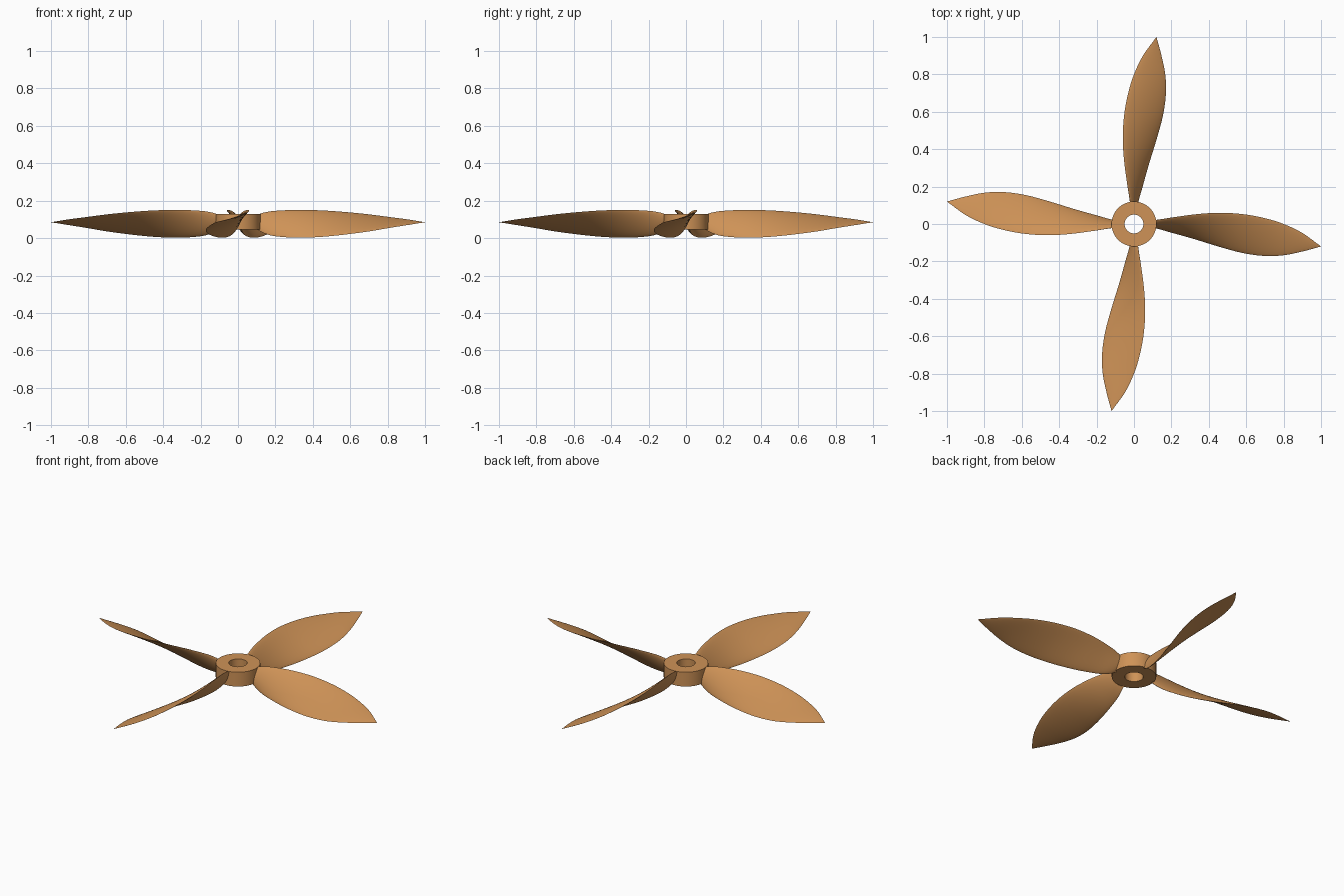
import bpy, bmesh, math
from mathutils import Vector, Matrix

cube = bpy.data.objects.get("Cube")
if cube:
    bpy.data.objects.remove(cube, do_unlink=True)

bronze = bpy.data.materials.new("bronze")
bronze.use_nodes = True
COLOUR = (0.62, 0.29, 0.095, 1)
bronze.diffuse_color = COLOUR
bronze.node_tree.nodes["Principled BSDF"].inputs["Base Color"].default_value = COLOUR


def finish(bm, name):
    """Turn a bmesh into a smooth-shaded bronze object."""
    bmesh.ops.remove_doubles(bm, verts=bm.verts, dist=0.0002)
    bmesh.ops.recalc_face_normals(bm, faces=bm.faces)
    mesh = bpy.data.meshes.new(name)
    bm.to_mesh(mesh)
    bm.free()
    mesh.materials.append(bronze)
    obj = bpy.data.objects.new(name, mesh)
    bpy.context.collection.objects.link(obj)
    bpy.ops.object.select_all(action='DESELECT')
    obj.select_set(True)
    bpy.context.view_layer.objects.active = obj
    bpy.ops.object.shade_smooth_by_angle(angle=math.radians(35))
    return obj


def loft(bm, loops, closed_path=False):
    """Bridge successive closed loops of points with quads."""
    rings = [[bm.verts.new(p) for p in loop] for loop in loops]
    pairs = list(zip(rings, rings[1:]))
    if closed_path:
        pairs.append((rings[-1], rings[0]))
    n = len(rings[0])
    for a, b in pairs:
        for i in range(n):
            j = (i + 1) % n
            bm.faces.new((a[i], a[j], b[j], b[i]))
    return rings


# Hub: a ring with a through bore, lathed from a square profile
SEGMENTS = 64
profile = [(0.05, 0.045), (0.12, 0.045), (0.12, 0.13), (0.05, 0.13)]
bm = bmesh.new()
loft(bm, [[(r * math.cos(2 * math.pi * i / SEGMENTS),
            r * math.sin(2 * math.pi * i / SEGMENTS), z)
           for i in range(SEGMENTS)] for r, z in profile], closed_path=True)
finish(bm, "hub")

# Blade stations: radius, upper edge (y, z), lower edge (y, z), thickness
stations = [
    (0.10, 0.018, 0.124, -0.018, 0.048, 0.024),
    (0.14, 0.024, 0.137, -0.028, 0.026, 0.026),
    (0.20, 0.034, 0.146, -0.046, 0.010, 0.027),
    (0.32, 0.051, 0.151, -0.080, 0.002, 0.027),
    (0.45, 0.060, 0.148, -0.120, 0.007, 0.025),
    (0.58, 0.053, 0.139, -0.155, 0.020, 0.022),
    (0.70, 0.031, 0.127, -0.171, 0.036, 0.018),
    (0.80, 0.000, 0.114, -0.167, 0.053, 0.014),
    (0.90, -0.048, 0.101, -0.147, 0.069, 0.009),
    (1.00, -0.120, 0.085, -0.120, 0.085, 0.000),
]


def smooth_stations(rows, steps):
    """Interpolate the station rows with a Catmull-Rom spline."""
    rows = [Vector(r) for r in rows]
    rows = [2 * rows[0] - rows[1]] + rows + [2 * rows[-1] - rows[-2]]
    out = []
    for a, b, c, d in zip(rows, rows[1:], rows[2:], rows[3:]):
        for s in range(steps):
            t = s / steps
            out.append(b + (c - a) * (t / 2)
                       + (2 * a - 5 * b + 4 * c - d) * (t * t / 2)
                       + (3 * b - a - 3 * c + d) * (t ** 3 / 2))
    return out + [rows[-2]]


def section(row, half=12):
    """Lens-shaped section between the two blade edges."""
    x, uy, uz, ly, lz, thick = row
    upper, lower = Vector((x, uy, uz)), Vector((x, ly, lz))
    centre, chord = (upper + lower) / 2, (upper - lower) / 2
    normal = Vector((0, -chord.z, chord.y))
    if normal.length > 0:
        normal.normalize()
    points = []
    for i in range(2 * half):
        a = math.pi * i / half
        bulge = math.copysign(abs(math.sin(a)) ** 1.4, math.sin(a))
        points.append(centre + chord * math.cos(a) + normal * (bulge * thick / 2))
    return points


# Four twisted blades, one per quarter turn
for k, side in enumerate(("left", "back", "right", "front")):
    bm = bmesh.new()
    rings = loft(bm, [section(r) for r in smooth_stations(stations, 4)])
    bm.faces.new(rings[0])
    bmesh.ops.transform(bm, matrix=Matrix.Rotation(k * math.pi / 2, 4, 'Z'), verts=bm.verts)
    finish(bm, side + "_blade")
